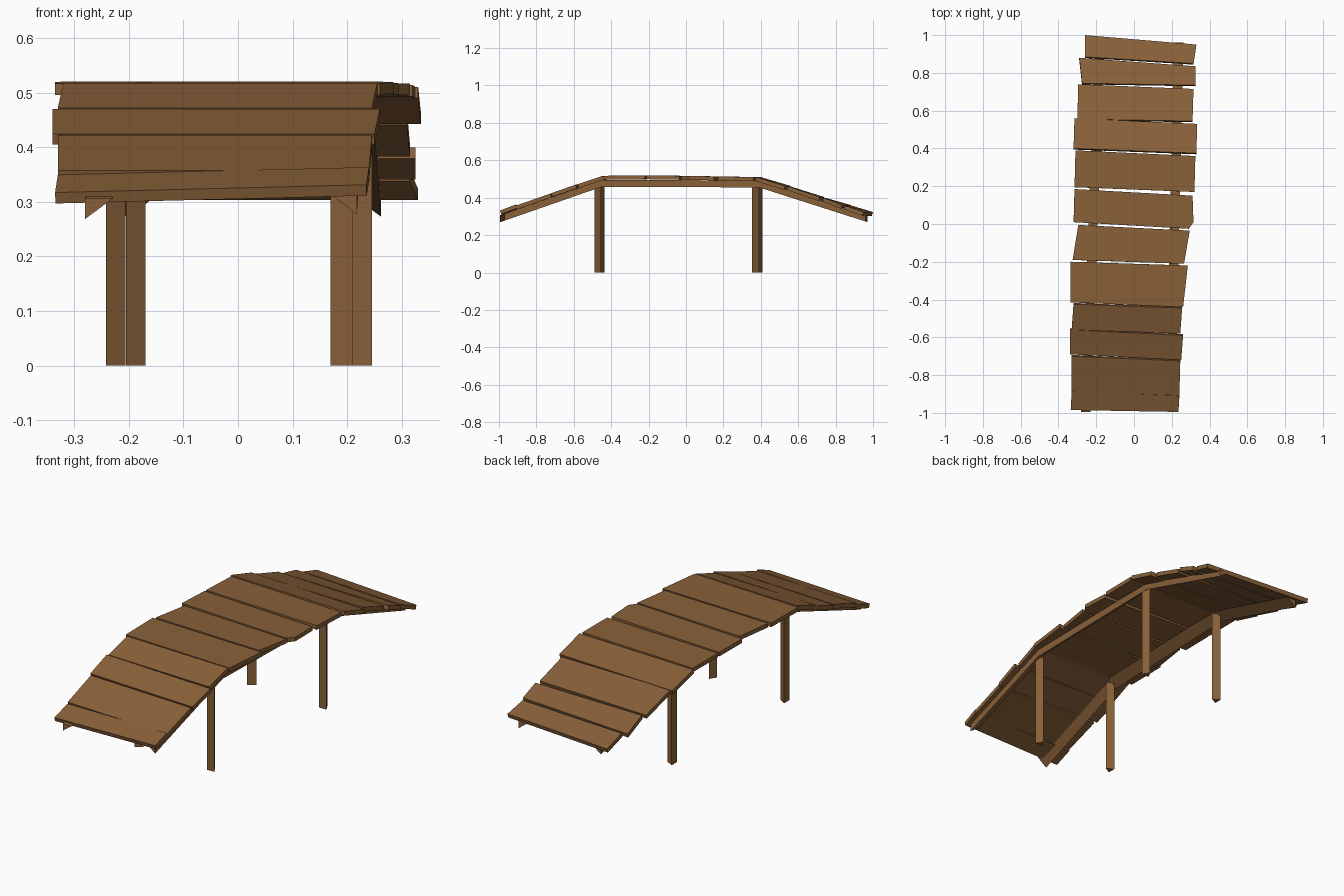
import bpy, bmesh, math
from mathutils import Vector

if "Cube" in bpy.data.objects:
    bpy.data.objects.remove(bpy.data.objects["Cube"])

wood = bpy.data.materials.new("brown wood")
wood.diffuse_color = (0.25, 0.118, 0.041, 1)
wood.use_nodes = True
wood.node_tree.nodes["Principled BSDF"].inputs["Base Color"].default_value = wood.diffuse_color


def add_mesh(name, bm):
    bmesh.ops.recalc_face_normals(bm, faces=bm.faces)
    me = bpy.data.meshes.new(name)
    bm.to_mesh(me)
    bm.free()
    me.materials.append(wood)
    ob = bpy.data.objects.new(name, me)
    bpy.context.collection.objects.link(ob)
    return ob


# Height of the walking surface along the bridge
PROFILE = [(-1, .322), (-.44, .517), (-.2, .52), (.4, .51), (1, .315)]


def height(y):
    y = max(-1, min(1, y))
    for (y0, z0), (y1, z1) in zip(PROFILE, PROFILE[1:]):
        if y <= y1:
            return z0 + (z1 - z0) * (y - y0) / (y1 - y0)


# Crooked deck planks, outlines seen from above, back to front
PLANKS = [
    [(-.26, 1), (.33, .95), (.315, .85), (-.26, .885)],
    [(-.29, .88), (.325, .835), (.325, .735), (-.275, .745)],
    [(-.295, .74), (.315, .715), (.31, .545), (-.30, .555)],
    [(-.315, .56), (.335, .53), (.33, .375), (-.32, .40)],
    [(-.31, .39), (.325, .36), (.32, .17), (-.315, .195)],
    [(-.315, .185), (.31, .15), (.315, .01), (.29, -.025), (-.32, .01)],
    [(-.295, -.005), (.295, -.035), (.265, -.21), (-.325, -.19)],
    [(-.335, -.20), (.285, -.22), (.26, -.44), (-.335, -.415)],
    [(-.32, -.425), (.255, -.445), (.245, -.58), (-.33, -.56)],
    [(-.34, -.56), (.26, -.59), (.25, -.72), (-.34, -.69)],
    [(-.33, -.70), (.245, -.725), (.24, -.91), (-.33, -.885)],
    [(-.33, -.885), (.24, -.91), (.235, -.995), (-.335, -.985)],
]
THICK = 0.021


def plank(i, outline):
    mid = sum(p[1] for p in outline) / len(outline)
    front = [p[1] for p in outline if p[1] < mid]
    back = [p[1] for p in outline if p[1] >= mid]
    zf, zb = height(sum(front) / len(front)), height(sum(back) / len(back))
    roll = 0.025 if i == len(PLANKS) - 1 else 0
    top = [Vector((x, y, (zf if y < mid else zb) + roll * x)) for x, y in outline]
    n = (top[1] - top[0]).cross(top[-1] - top[0]).normalized()
    if n.z > 0:
        n = -n
    bm = bmesh.new()
    a = [bm.verts.new(p) for p in top]
    b = [bm.verts.new(p + n * THICK) for p in top]
    bm.faces.new(a)
    bm.faces.new(b)
    for k in range(len(a)):
        j = (k + 1) % len(a)
        bm.faces.new((a[k], a[j], b[j], b[k]))
    add_mesh("deck_plank_%d" % (i + 1), bm)


for i, outline in enumerate(PLANKS):
    plank(i, outline)


# Triangular beams under the deck, following its bends
def beam(name, x_front, x_back, side, y_front, y_back):
    bm = bmesh.new()
    rings = []
    for y in (y_front, -.45, .39, y_back):
        x = x_front + (x_back - x_front) * (y + 1) / 1.97
        z = height(y) - 0.018
        rings.append([bm.verts.new(p) for p in (
            (x, y, z), (x, y, z - .037), (x - side * .05, y, z))])
    for a, b in zip(rings, rings[1:]):
        for k in range(3):
            j = (k + 1) % 3
            bm.faces.new((a[k], a[j], b[j], b[k]))
    bm.faces.new(rings[0])
    bm.faces.new(rings[-1])
    add_mesh(name, bm)


beam("left_beam", -.28, -.205, -1, -.995, .97)
beam("right_beam", .217, .262, 1, -.97, .96)


# Three-sided legs
def leg(name, x, y, turn):
    top = height(y) - 0.03
    bpy.ops.mesh.primitive_cylinder_add(
        vertices=3, radius=.024, depth=top, location=(x, y, top / 2),
        rotation=(0, 0, turn))
    ob = bpy.context.object
    ob.name = name
    ob.data.materials.append(wood)


leg("front_left_leg", -.23, -.457, -math.pi / 2)
leg("back_left_leg", -.193, .387, -math.pi / 2)
leg("front_right_leg", .19, -.478, 0)
leg("back_right_leg", .225, .366, 0)
